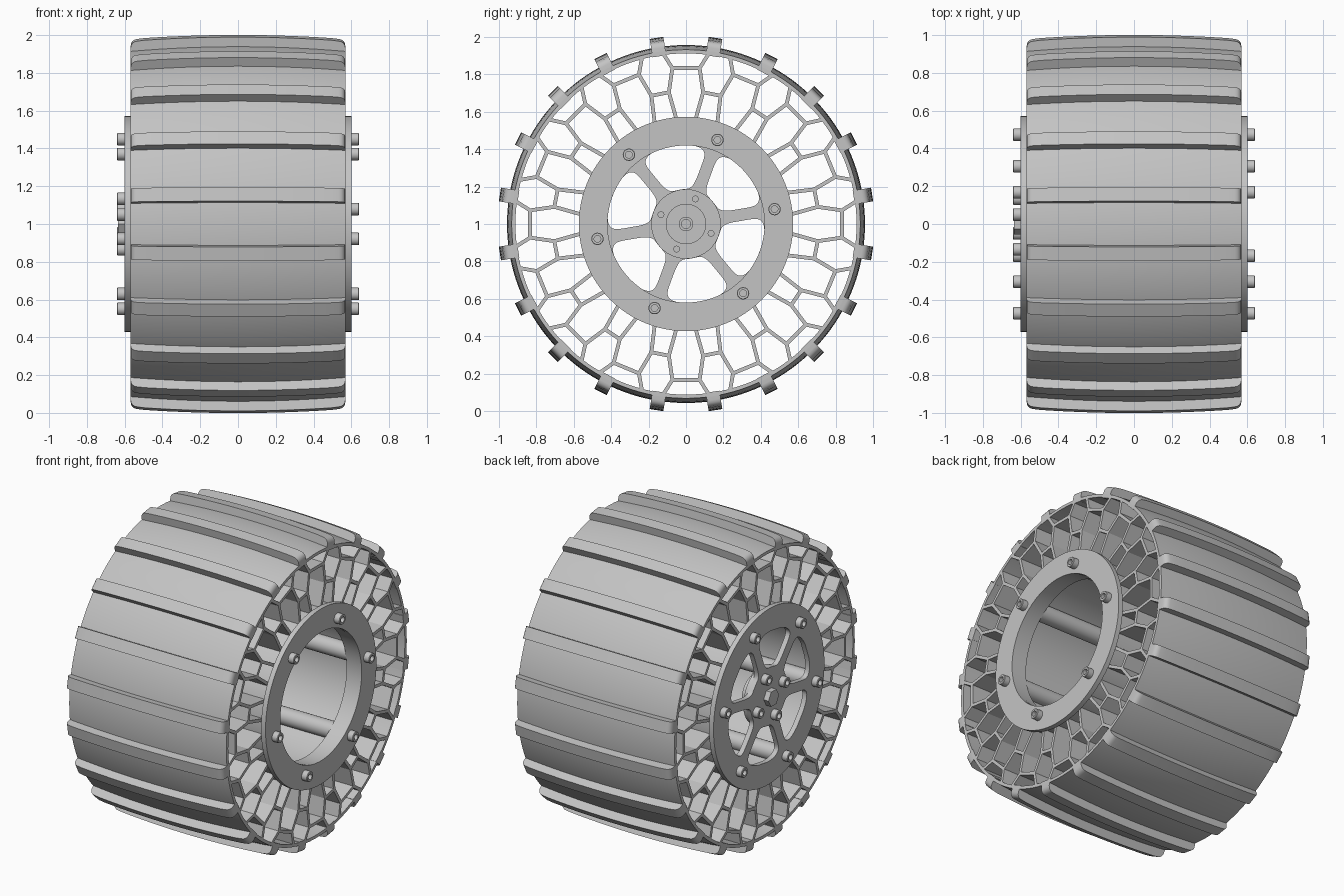
import bpy, bmesh
from math import sin, cos, asin, pi, radians, copysign
from mathutils import Matrix, Vector

cube = bpy.data.objects.get("Cube")
if cube:
    bpy.data.objects.remove(cube, do_unlink=True)

grey = bpy.data.materials.new("plain grey")
grey.use_nodes = True
colour = (0.55, 0.55, 0.55, 1)
grey.diffuse_color = colour
grey.node_tree.nodes["Principled BSDF"].inputs["Base Color"].default_value = colour

HALF = 0.568         # half width of the tyre
BOLT_TURN = 9.5      # degrees from +y to the first rim bolt
AXLE = 1.0           # height of the wheel axis
CELLS = 16           # large honeycomb cells around the wheel


def polar(r, deg):
    return r * cos(radians(deg)), r * sin(radians(deg))


def finish(name, bm, smooth=True):
    bmesh.ops.remove_doubles(bm, verts=bm.verts, dist=1e-5)
    bmesh.ops.recalc_face_normals(bm, faces=bm.faces)
    mesh = bpy.data.meshes.new(name)
    bm.to_mesh(mesh)
    bm.free()
    mesh.materials.append(grey)
    obj = bpy.data.objects.new(name, mesh)
    obj.location.z = AXLE
    bpy.context.collection.objects.link(obj)
    if smooth:
        bpy.ops.object.select_all(action='DESELECT')
        obj.select_set(True)
        bpy.context.view_layer.objects.active = obj
        bpy.ops.object.shade_smooth_by_angle(angle=radians(30))


def lathe(bm, profile, segs, centre=(0, 0), closed=False):
    """Turn an (x, radius) profile around an axis parallel to x."""
    rings = []
    for i in range(segs):
        a = 2 * pi * i / segs
        rings.append([bm.verts.new((x, centre[0] + r * cos(a), centre[1] + r * sin(a)))
                      for x, r in profile])
    n = len(profile)
    for i in range(segs):
        p, q = rings[i], rings[(i + 1) % segs]
        for j in range(n if closed else n - 1):
            k = (j + 1) % n
            ends = [p[j], p[k]]
            if profile[k][1] > 0:
                ends.append(q[k])
            if profile[j][1] > 0:
                ends.append(q[j])
            bm.faces.new(ends)


def prism(bm, points, offset):
    """Close a flat outline and extrude it by an offset."""
    face = bm.faces.new([bm.verts.new(p) for p in points])
    out = bmesh.ops.extrude_face_region(bm, geom=[face], use_keep_orig=True)
    verts = [v for v in out["geom"] if isinstance(v, bmesh.types.BMVert)]
    bmesh.ops.translate(bm, verts=verts, vec=offset)


def strut(bm, p, q, width=0.02):
    dy, dz = q[0] - p[0], q[1] - p[1]
    s = width / 2 / (dy * dy + dz * dz) ** 0.5
    n = (-dz * s, dy * s)
    outline = [(-HALF, c[0] + k * n[0], c[1] + k * n[1])
               for c, k in ((p, 1), (q, 1), (q, -1), (p, -1))]
    prism(bm, outline, Vector((2 * HALF, 0, 0)))


def crown(top, drop, x):
    return top - drop * (x / HALF) ** 2


# Outer band with a slightly crowned tread face
steps = [HALF * (i / 8 - 1) for i in range(17)]
bm = bmesh.new()
lathe(bm, [(x, crown(0.957, 0.025, x)) for x in steps] + [(HALF, 0.912), (-HALF, 0.912)],
      160, closed=True)
finish("tyre_band", bm)

# Tread lugs with rounded shoulders
bm = bmesh.new()
lug = [(x, crown(1.0075, 0.022, x)) for x in steps[1:-1]]
shoulder = [(HALF - 0.035 + 0.035 * sin(a), 0.951 + 0.035 * cos(a))
            for a in (0, pi / 8, pi / 4, 3 * pi / 8, pi / 2)]
lug = [(-x, r) for x, r in reversed(shoulder)] + lug + shoulder
lug += [(HALF, 0.908), (-HALF, 0.908)]
for i in range(20):
    turn = Matrix.Rotation(radians(9 + 18 * i), 3, 'X')
    prism(bm, [turn @ Vector((x, -0.037, r)) for x, r in lug],
          turn @ Vector((0, 0.074, 0)))
finish("tread_lugs", bm)

# Honeycomb web between drum and band
bm = bmesh.new()
pitch = 360 / CELLS
for i in range(CELLS):
    mid = pitch * i
    for s in (1, -1):
        top, side = polar(0.837, mid + 5 * s), polar(0.71, mid + 7.4 * s)
        strut(bm, top, polar(0.918, mid + 7.6 * s))
        strut(bm, top, side)
        strut(bm, side, polar(0.55, mid + 5 * s))
    strut(bm, polar(0.837, mid - 5), polar(0.837, mid + 5))
    strut(bm, polar(0.71, mid + 7.4), polar(0.71, mid + pitch - 7.4))
finish("honeycomb_web", bm, smooth=False)

# Inner drum with a lip on the open side
bm = bmesh.new()
lathe(bm, [(-HALF, 0.56), (HALF, 0.56), (HALF, 0.422), (0.49, 0.422), (0.49, 0.5),
           (-HALF, 0.5)], 96, closed=True)
finish("inner_drum", bm)

# Bolt bosses along the drum
bm = bmesh.new()
for i in range(6):
    lathe(bm, [(-HALF, 0), (-HALF, 0.055), (HALF, 0.055), (HALF, 0)], 24,
          polar(0.48, BOLT_TURN + 60 * i))
finish("bolt_bosses", bm)

# Clamp ring on the open side
bm = bmesh.new()
lathe(bm, [(HALF, 0.573), (0.6, 0.573), (0.6, 0.42), (HALF, 0.42)], 96, closed=True)
finish("clamp_ring", bm)


def window(deg, n=64):
    """Rounded opening between two neighbouring spokes."""
    points = []
    for i in range(n):
        a = 2 * pi * (i + 0.5) / n
        u, v = [copysign(abs(f) ** 0.42, f) for f in (cos(a), sin(a))]
        r = 0.305 + 0.118 * u
        points.append(polar(r, deg + v * (30 - asin(0.032 / r) * 180 / pi)))
    return points


# Spoked wheel plate, cut from one filled outline
curve = bpy.data.curves.new("plate_outline", 'CURVE')
curve.dimensions = '2D'
curve.fill_mode = 'BOTH'
curve.extrude = 0.016
outlines = [[polar(0.573, 3.75 * i) for i in range(96)]]
outlines += [window(BOLT_TURN + 30 + 60 * i) for i in range(6)]
for outline in outlines:
    spline = curve.splines.new('POLY')
    spline.points.add(len(outline) - 1)
    for point, (y, z) in zip(spline.points, outline):
        point.co = (y, z, 0, 1)
    spline.use_cyclic_u = True
helper = bpy.data.objects.new("plate_outline", curve)
bpy.context.collection.objects.link(helper)
bpy.context.view_layer.update()
flat = bpy.data.meshes.new_from_object(
    helper.evaluated_get(bpy.context.evaluated_depsgraph_get()))
bm = bmesh.new()
bm.from_mesh(flat)
bpy.data.objects.remove(helper, do_unlink=True)
bpy.data.meshes.remove(flat)
to_side = Matrix(((0, 0, 1, -0.584), (1, 0, 0, 0), (0, 1, 0, 0), (0, 0, 0, 1)))
bm.transform(to_side)
finish("spoked_plate", bm)

# Hub flange inside the plate, with a bored collar
bm = bmesh.new()
lathe(bm, [(-0.572, 0.186), (-0.545, 0.186), (-0.545, 0.108), (-0.48, 0.108),
           (-0.48, 0.036), (-0.572, 0.036)], 64, closed=True)
finish("hub_flange", bm)

# Axle stub and its hexagonal end
bm = bmesh.new()
lathe(bm, [(-0.6, 0), (-0.6, 0.026), (-0.5, 0.026), (-0.5, 0)], 32)
finish("axle_stub", bm)
bm = bmesh.new()
lathe(bm, [(-0.595, 0), (-0.595, 0.055), (-0.635, 0.055), (-0.635, 0)], 6)
finish("axle_hex", bm, smooth=False)


# Socket-head bolts
def bolts(name, side, radius, count, start):
    bm = bmesh.new()
    head = [(0.59, 0), (0.59, 0.033), (0.637, 0.033), (0.64, 0.03),
            (0.64, 0.018), (0.615, 0.018), (0.615, 0)]
    for i in range(count):
        lathe(bm, [(side * x, r) for x, r in head], 24,
              polar(radius, start + 360 / count * i))
    finish(name, bm)


bolts("left_rim_bolts", 1, 0.48, 6, BOLT_TURN)
bolts("right_rim_bolts", -1, 0.48, 6, BOLT_TURN)
bolts("hub_bolts", -1, 0.143, 4, BOLT_TURN + 60)

# Bolt ends showing inside the hub flange
bm = bmesh.new()
for i in range(4):
    lathe(bm, [(-0.57, 0), (-0.57, 0.018), (-0.52, 0.018), (-0.52, 0)], 20,
          polar(0.143, BOLT_TURN + 60 + 90 * i))
finish("hub_bolt_ends", bm)
